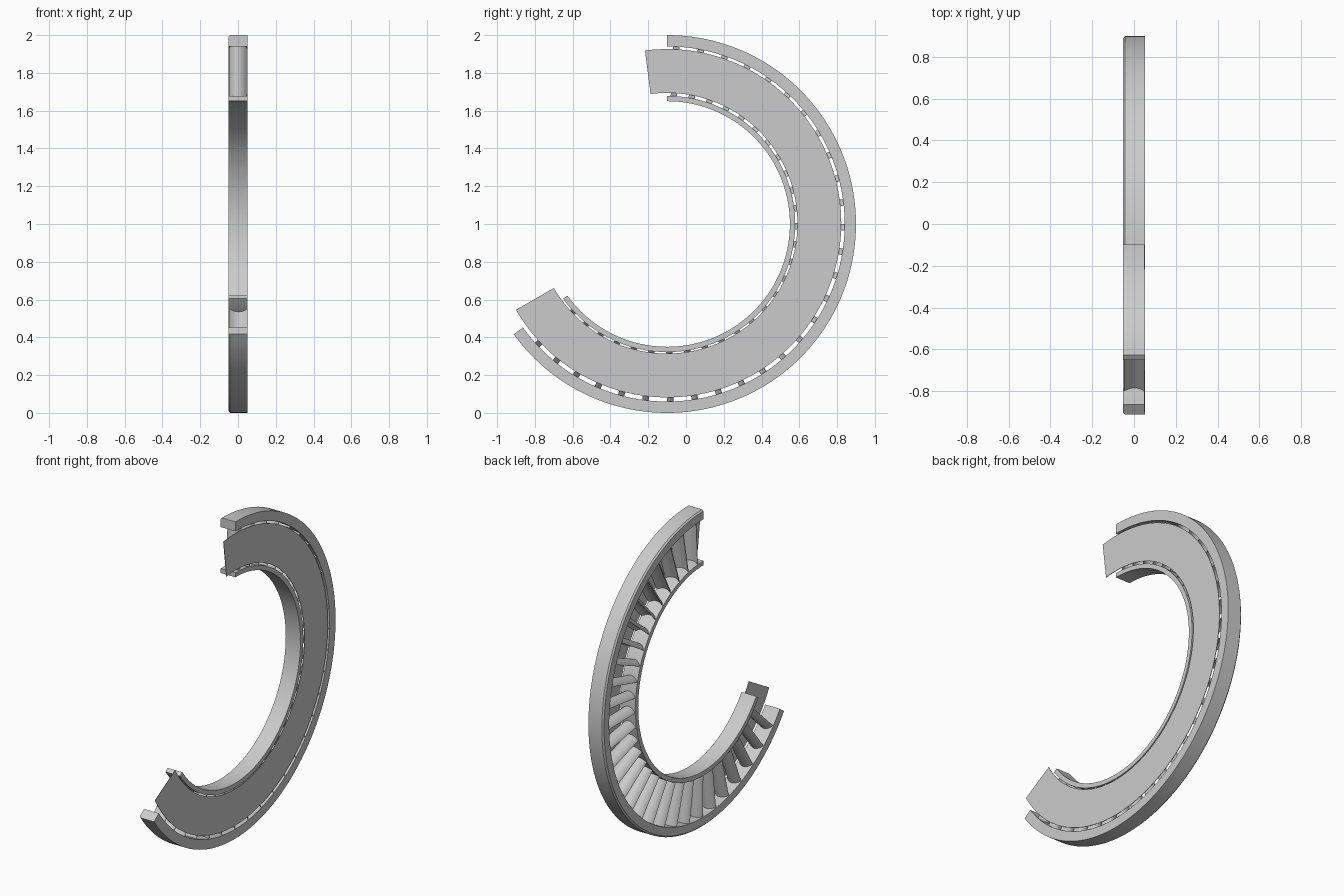
import bpy
import bmesh
from math import sin, cos, radians, sqrt

if "Cube" in bpy.data.objects:
    bpy.data.objects.remove(bpy.data.objects["Cube"])

CY, CZ = -0.1, 1.0      # ring axis, running along x
HALF = 0.0515           # half of the axial width

metal = bpy.data.materials.new("plain grey metal")
metal.use_nodes = True
grey = (0.6, 0.6, 0.6, 1)
metal.diffuse_color = grey
metal.node_tree.nodes["Principled BSDF"].inputs["Base Color"].default_value = grey


def finish(name, bm):
    bmesh.ops.recalc_face_normals(bm, faces=bm.faces)
    mesh = bpy.data.meshes.new(name)
    bm.to_mesh(mesh)
    bm.free()
    mesh.materials.append(metal)
    ob = bpy.data.objects.new(name, mesh)
    bpy.context.collection.objects.link(ob)
    bpy.ops.object.select_all(action='DESELECT')
    ob.select_set(True)
    bpy.context.view_layer.objects.active = ob
    bpy.ops.object.shade_smooth_by_angle(angle=radians(30))
    return ob


def bridge(bm, loops):
    """Skin a row of closed loops and cap both ends."""
    n = len(loops[0])
    for a, b in zip(loops, loops[1:]):
        for i in range(n):
            j = (i + 1) % n
            bm.faces.new((a[i], a[j], b[j], b[i]))
    bm.faces.new(loops[0])
    bm.faces.new(loops[-1])


def sector(name, profile, start, end, cz=CZ, steps=120):
    """Sweep an (x, radius) profile round the axis between two angles."""
    bm = bmesh.new()
    loops = []
    for k in range(steps + 1):
        a = radians(start + (end - start) * k / steps)
        loops.append([bm.verts.new((x, CY + r * cos(a), cz + r * sin(a)))
                      for x, r in profile])
    bridge(bm, loops)
    return finish(name, bm)


# Outer and inner bands, the outer one chamfered on its open side
c = 0.009
sector("outer_band", [(-HALF, 0.94), (HALF, 0.94), (HALF, 1.0),
                      (-HALF + c, 1.0), (-HALF, 1.0 - c)], 90, -144.3)
sector("inner_band", [(-HALF, 0.65), (HALF, 0.65), (HALF, 0.678),
                      (-HALF, 0.678)], 90, -144.3)

# Thin cover plate over one side of the vanes
sector("cover_plate", [(HALF - 0.003, 0.69), (HALF, 0.69),
                       (HALF, 0.922), (HALF - 0.003, 0.922)], 97.3, -150.2, CZ + 0.004)

# Curved vane section: rounded leading edge, thin trailing edge
N = 14
front, back = -0.048, HALF - 0.003
upper, lower = [], []
for i in range(N + 1):
    u = (1 - cos(radians(180 * i / N))) / 2
    x = front + (back - front) * u
    camber = 0.026 * 4 * u * (1 - u) - 0.016
    thick = 0.017 * sqrt(u) * (1 - u) + 0.0012 * u
    upper.append((x, camber + thick))
    lower.append((x, camber - thick))
section = upper + lower[-1:0:-1]

# Row of radial vanes joining the two bands
bm = bmesh.new()
for k in range(29):
    a = radians(87 - 8 * k)
    loops = []
    for r in (0.672, 0.945):
        loops.append([bm.verts.new((x, CY + r * cos(a) - t * sin(a),
                                    CZ + r * sin(a) + t * cos(a)))
                      for x, t in section])
    bridge(bm, loops)
finish("vanes", bm)
